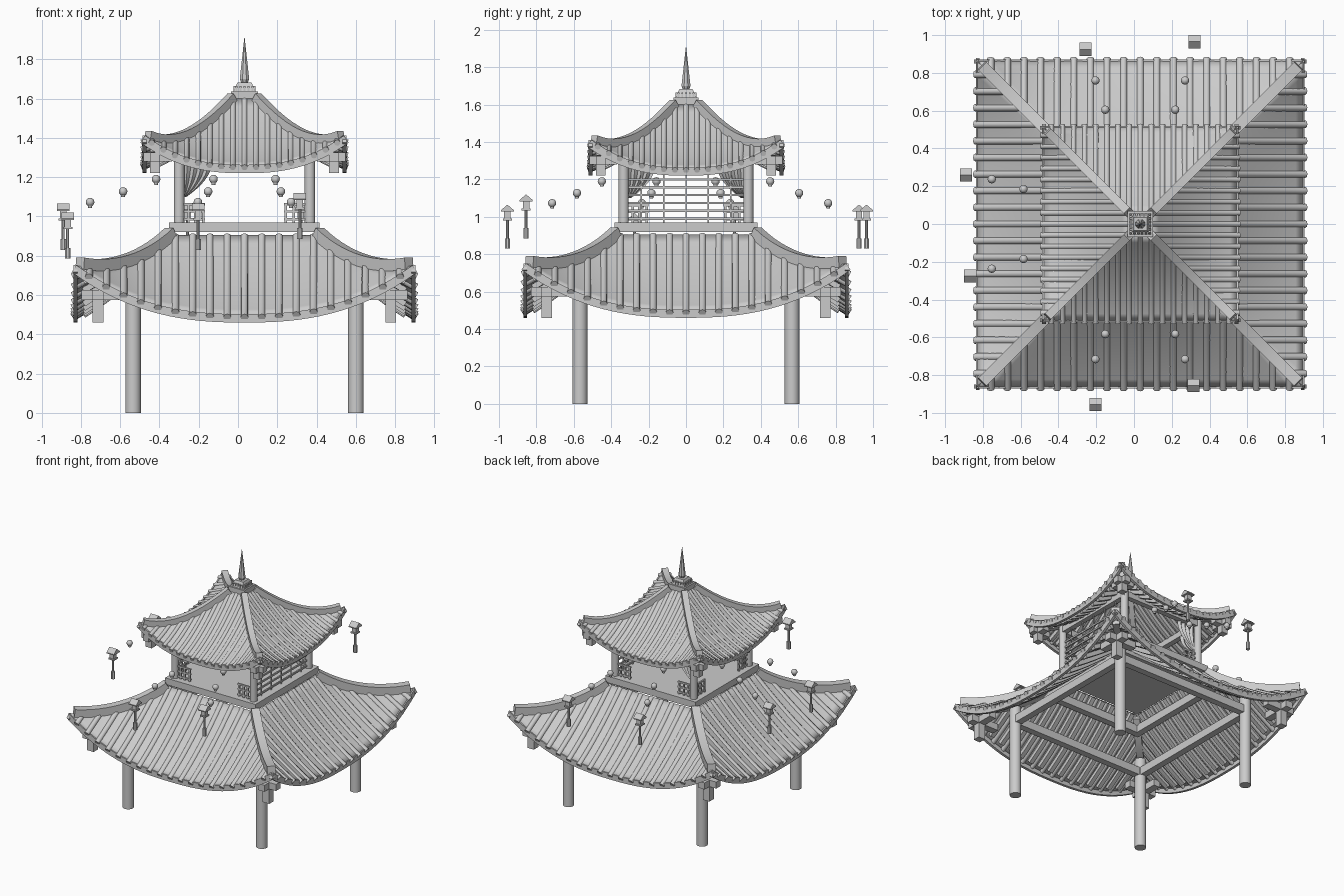
import bpy, bmesh, math
from mathutils import Vector, Matrix

cube = bpy.data.objects.get("Cube")
if cube:
    bpy.data.objects.remove(cube)

grey = bpy.data.materials.new("stone grey")
grey.use_nodes = True
grey.diffuse_color = (0.6, 0.6, 0.6, 1)
grey.node_tree.nodes["Principled BSDF"].inputs["Base Color"].default_value = (0.6, 0.6, 0.6, 1)

CENTRE = Vector((0.033, 0, 0))


def finish(bm, name, sides=(0,), smooth=False, move=CENTRE):
    """Copy the front-side geometry to each listed quarter turn and make an object."""
    bmesh.ops.recalc_face_normals(bm, faces=bm.faces)
    source = list(bm.verts) + list(bm.edges) + list(bm.faces)
    for k in sides:
        new = bmesh.ops.duplicate(bm, geom=source)["geom"]
        verts = [g for g in new if isinstance(g, bmesh.types.BMVert)]
        bmesh.ops.rotate(bm, verts=verts, matrix=Matrix.Rotation(k * math.pi / 2, 3, 'Z'))
    bmesh.ops.delete(bm, geom=[g for g in source if isinstance(g, bmesh.types.BMVert)], context='VERTS')
    bmesh.ops.translate(bm, verts=bm.verts, vec=move)
    mesh = bpy.data.meshes.new(name)
    bm.to_mesh(mesh)
    bm.free()
    mesh.materials.append(grey)
    obj = bpy.data.objects.new(name, mesh)
    bpy.context.collection.objects.link(obj)
    if smooth:
        bpy.ops.object.select_all(action='DESELECT')
        obj.select_set(True)
        bpy.context.view_layer.objects.active = obj
        bpy.ops.object.shade_smooth_by_angle(angle=math.radians(50))
    return obj


ALL = (0, 1, 2, 3)


def box(bm, x, y, z):
    """Box from (low, high) pairs."""
    size = [b - a for a, b in (x, y, z)]
    mid = [(a + b) / 2 for a, b in (x, y, z)]
    bmesh.ops.create_cube(bm, size=1, matrix=Matrix.Translation(mid) @ Matrix.Diagonal((*size, 1)))


def cone(bm, x, y, z0, z1, r0, r1, n=16):
    bmesh.ops.create_cone(bm, cap_ends=True, segments=n, radius1=r0, radius2=r1, depth=z1 - z0,
                          matrix=Matrix.Translation((x, y, (z0 + z1) / 2)) @ Matrix.Rotation(math.pi / n, 4, 'Z'))


def sweep(bm, pts, section):
    """Sweep a (side, up) section along a path."""
    rings = []
    for i, p in enumerate(pts):
        tangent = (pts[min(i + 1, len(pts) - 1)] - pts[max(i - 1, 0)]).normalized()
        side = tangent.cross(Vector((0, 0, 1))).normalized()
        up = side.cross(tangent)
        rings.append([bm.verts.new(p + side * a + up * b) for a, b in section])
    n = len(section)
    for r, q in zip(rings, rings[1:]):
        for j in range(n):
            bm.faces.new((r[j], r[(j + 1) % n], q[(j + 1) % n], q[j]))
    bm.faces.new(rings[0])
    bm.faces.new(rings[-1][::-1])


def rect(width, low, high):
    return [(-width / 2, low), (width / 2, low), (width / 2, high), (-width / 2, high)]


def circle(r, n=8):
    return [(r * math.cos(2 * math.pi * i / n), r * math.sin(2 * math.pi * i / n)) for i in range(n)]


def roof(name, d0, d1, z0, z1, curve, lift, power, pitch, count, r, ridge_w, ridge_h):
    def at(u, d):
        s = (d - d0) / (d1 - d0)
        mid = z1 + (z0 - z1) * (1 - s) * (1 - curve * s)
        return Vector((u, -d, mid + lift * min(1, abs(u) / d) ** 2.5 * max(s, 0) ** power))

    def run(u, a, b, n=12):
        return [at(u, a + (b - a) * i / n) for i in range(n + 1)]

    # curved roof panel
    bm = bmesh.new()
    grid = []
    for i in range(13):
        d = d0 + (d1 - d0) * i / 12
        grid.append([bm.verts.new(at(d * (j / 12 - 1), d)) for j in range(25)])
    for a, b in zip(grid, grid[1:]):
        for j in range(24):
            bm.faces.new((a[j], b[j], b[j + 1], a[j + 1]))
    panel = finish(bm, name + " panels", ALL, True)
    mod = panel.modifiers.new("thickness", 'SOLIDIFY')
    mod.thickness, mod.offset = 0.015, 0

    # round tile rows, and rafters below them
    tiles, rafters = bmesh.new(), bmesh.new()
    for k in range(-count, count + 1):
        u = k * pitch
        sweep(tiles, run(u, max(d0, abs(u) + 0.01), d1 + 0.015), circle(r))
        v = u + pitch / 2
        if k < count:
            sweep(rafters, run(v, max(d0, abs(v) + 0.02), d1 - 0.03), rect(r * 1.6, -0.035, -0.005))
    finish(tiles, name + " tile rows", ALL, True)
    finish(rafters, name + " rafters", ALL)

    # eave board
    bm = bmesh.new()
    sweep(bm, [at(d1 * (j / 16 - 1), d1) for j in range(33)], rect(0.02, -0.035, 0.008))
    finish(bm, name + " eave boards", ALL, True)

    # hip ridge and hip rafter, ending just inside the eave corner
    end = d1 - ridge_w * 0.35
    hip = [at(d, d) for d in (d0 + (end - d0) * i / 14 for i in range(15))]
    bm = bmesh.new()
    sweep(bm, hip, rect(ridge_w, -0.01, ridge_h))
    finish(bm, name + " hip ridges", ALL, True)
    bm = bmesh.new()
    sweep(bm, hip[:-1], rect(ridge_w * 0.8, -0.06, -0.005))
    finish(bm, name + " hip rafters", ALL, True)


roof("lower roof", 0.365, 0.86, 0.9, 0.495, 0.25, 0.25, 1.65, 0.088, 9, 0.02, 0.06, 0.05)
roof("upper roof", 0.055, 0.51, 1.595, 1.255, 0.47, 0.15, 2.7, 0.059, 8, 0.016, 0.045, 0.038)

# corner columns
for name, d, r, low, high in (("lower columns", 0.567, 0.04, 0, 0.7), ("upper columns", 0.333, 0.027, 0.96, 1.34)):
    bm = bmesh.new()
    cone(bm, d, -d, low, high, r, r, 20)
    finish(bm, name, ALL, True)

# ring beams
for name, d, low, high, w in (("lower ring beams", 0.567, 0.565, 0.625, 0.05),
                              ("inner ring beams", 0.4, 0.77, 0.83, 0.05),
                              ("upper ring beams", 0.333, 1.28, 1.325, 0.04)):
    bm = bmesh.new()
    box(bm, (-d - w / 2, d + w / 2), (-d - w / 2, -d + w / 2), (low, high))
    finish(bm, name, ALL)

# crossed bracket arms at each corner, with a hanging block below
for name, d, w, inner, outer, low, mid, high in (("lower", 0.745, 0.055, 0.6, 0.83, 0.46, 0.575, 0.625),
                                                 ("upper", 0.455, 0.05, 0.37, 0.515, 1.22, 1.28, 1.325)):
    bm = bmesh.new()
    box(bm, (inner, outer), (-d - w / 2, -d + w / 2), (mid, high))
    box(bm, (d - w / 2, d + w / 2), (-outer, -inner), (mid, high))
    finish(bm, name + " corner bracket arms", ALL)
    bm = bmesh.new()
    box(bm, (d - w / 2, d + w / 2), (-d - w / 2, -d + w / 2), (low, mid))
    finish(bm, name + " corner blocks", ALL)

# balcony floor
bm = bmesh.new()
box(bm, (-0.383, 0.383), (-0.383, 0.383), (0.92, 0.97))
finish(bm, "balcony floor")

# short railings either side of each opening
bm = bmesh.new()
for s in (-1, 1):
    for z in (0.985, 1.025, 1.062):
        box(bm, sorted((s * 0.2, s * 0.33)), (-0.34, -0.328), (z - 0.006, z + 0.006))
    for x in (0.21, 0.25, 0.285):
        box(bm, (s * x - 0.006, s * x + 0.006), (-0.34, -0.328), (0.97, 1.065))
finish(bm, "balcony railings", (0, 2, 3))

# lattice screen on the left side
bm = bmesh.new()
for i in range(6):
    z = 0.99 + i * 0.042
    box(bm, (-0.32, 0.32), (-0.338, -0.328), (z - 0.006, z + 0.006))
for i in range(5):
    x = -0.24 + i * 0.12
    box(bm, (x - 0.004, x + 0.004), (-0.336, -0.33), (0.97, 1.28))
finish(bm, "lattice screen", (1,))

# gathered curtains
for name, s, sides in (("front and side curtains", -1, (0, 3)), ("back and side curtains", 1, (2, 3))):
    bm = bmesh.new()
    rows = []
    for i in range(9):
        t = i / 8
        reach = 0.13 * (1 - t ** 2) + 0.015
        rows.append([bm.verts.new((s * (0.31 - reach * j / 8), -0.32 + 0.008 * (-1) ** j, 1.28 - 0.18 * t))
                     for j in range(9)])
    for a, b in zip(rows, rows[1:]):
        for j in range(8):
            bm.faces.new((a[j], a[j + 1], b[j + 1], b[j]))
    finish(bm, name, sides, True)

# finial base and spire
bm = bmesh.new()
box(bm, (-0.068, 0.068), (-0.068, 0.068), (1.6, 1.637))
cone(bm, 0, 0, 1.637, 1.682, 0.08, 0.05, 4)
for s in (-1, 1):
    for i in range(-2, 3):
        box(bm, (i * 0.02 - 0.005, i * 0.02 + 0.005), sorted((s * 0.035, s * 0.056)), (1.637, 1.665))
        box(bm, sorted((s * 0.035, s * 0.056)), (i * 0.02 - 0.005, i * 0.02 + 0.005), (1.637, 1.665))
finish(bm, "finial base")
bm = bmesh.new()
cone(bm, 0, 0, 1.68, 1.7, 0.018, 0.026, 8)
cone(bm, 0, 0, 1.7, 1.91, 0.026, 0.001, 8)
finish(bm, "spire")

# strings of small round lamps on three sides
for name, turn, gap in (("front", 0, 0.133), ("back", 2, 0.155), ("right", 3, 0.168)):
    bm = bmesh.new()
    for s in (-1, 1):
        for step, (x, z) in enumerate(((0.158, 1.19), (0.185, 1.127), (0.237, 1.073))):
            y = -0.45 - step * gap
            bmesh.ops.create_uvsphere(bm, u_segments=12, v_segments=8, radius=0.022,
                                      matrix=Matrix.Translation((s * x, y, z)))
            cone(bm, s * x, y, z - 0.029, z - 0.012, 0.01, 0.014, 8)
    finish(bm, name + " round lamps", (turn,), True)

# floating post lanterns with gabled caps
spots = ((-0.203, -0.955, 1.065), (0.315, -0.855, 1.12), (-0.257, 0.925, 1.065),
         (0.32, 0.965, 1.065), (-0.89, 0.26, 1.065), (-0.867, -0.275, 1.02))
for n, (x, y, top) in enumerate(spots, 1):
    bm = bmesh.new()
    cone(bm, 0, 0, -0.235, -0.18, 0.015, 0.015, 8)
    cone(bm, 0, 0, -0.18, -0.08, 0.008, 0.008, 8)
    box(bm, (-0.024, 0.024), (-0.024, 0.024), (-0.085, -0.075))
    box(bm, (-0.017, 0.017), (-0.017, 0.017), (-0.075, -0.03))
    sweep(bm, [Vector((-0.032, 0, 0)), Vector((0.032, 0, 0))],
          [(-0.035, -0.037), (0.035, -0.037), (0.035, -0.03), (0, 0), (-0.035, -0.03)])
    finish(bm, f"post lantern {n}", move=Vector((x, y, top)))
